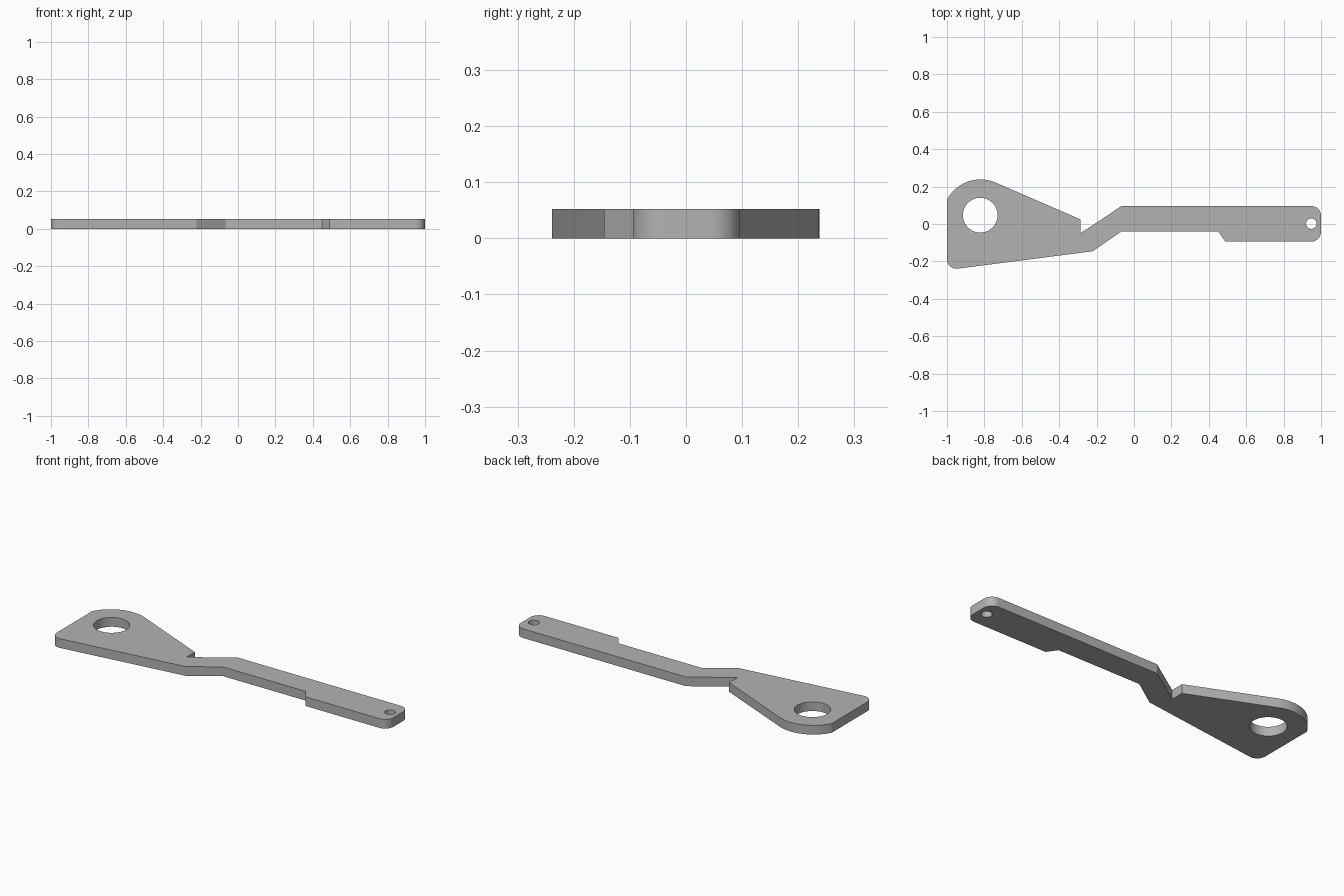
import bpy, bmesh
from math import cos, sin, radians, pi
from mathutils import Vector

cube = bpy.data.objects.get("Cube")
if cube:
    bpy.data.objects.remove(cube, do_unlink=True)

THICKNESS = 0.052


def arc(cx, cy, r, start, end, steps):
    """Points on an arc, angles in degrees."""
    angles = [radians(start + (end - start) * i / steps) for i in range(steps + 1)]
    return [Vector((cx + r * cos(a), cy + r * sin(a), 0)) for a in angles]


def fillet(before, corner, after, r, steps=10):
    """Points of a rounded corner between two straight edges."""
    p = Vector((*corner, 0))
    u = (Vector((*before, 0)) - p).normalized()
    v = (Vector((*after, 0)) - p).normalized()
    half = u.angle(v) / 2
    centre = p + (u + v).normalized() * (r / sin(half))
    reach = r * cos(half) / sin(half)
    a, b = p + u * reach - centre, p + v * reach - centre
    return [centre + a.lerp(b, i / steps).normalized() * r for i in range(steps + 1)]


def straight(*points):
    return [Vector((x, y, 0)) for x, y in points]


# Outline, clockwise from the rounded head
outline = arc(-0.82, 0.034, 0.204, 152, 66.5, 24)
outline += straight((-0.287, 0.025), (-0.287, -0.05), (-0.067, 0.096))
outline += fillet((0, 0.096), (1, 0.096), (1, 0), 0.052)
outline += fillet((1, 0), (1, -0.094), (0.5, -0.094), 0.052)
outline += straight((0.488, -0.094), (0.45, -0.04), (-0.067, -0.04), (-0.222, -0.146))
outline += fillet((-0.222, -0.146), (-1, -0.246), (-1, 0), 0.05)

# Pivot hole and pin hole
pivot_hole = arc(-0.822, 0.047, 0.093, 0, 360, 48)[:-1]
pin_hole = arc(0.948, 0.002, 0.028, 0, 360, 32)[:-1]

# Fill the profile and extrude it into a plate
bm = bmesh.new()
edges = []
for loop in (outline, pivot_hole, pin_hole):
    verts = [bm.verts.new(p) for p in loop]
    edges += [bm.edges.new((verts[i - 1], verts[i])) for i in range(len(verts))]
bmesh.ops.triangle_fill(bm, edges=edges, use_beauty=True, normal=(0, 0, 1))
result = bmesh.ops.extrude_face_region(bm, geom=bm.faces[:], use_keep_orig=True)
top = [g for g in result["geom"] if isinstance(g, bmesh.types.BMVert)]
bmesh.ops.translate(bm, verts=top, vec=(0, 0, THICKNESS))
bmesh.ops.recalc_face_normals(bm, faces=bm.faces[:])

mesh = bpy.data.meshes.new("lever_plate")
bm.to_mesh(mesh)
bm.free()
plate = bpy.data.objects.new("lever_plate", mesh)
bpy.context.collection.objects.link(plate)

# Plain grey metal
grey = bpy.data.materials.new("grey_metal")
grey.use_nodes = True
colour = (0.45, 0.45, 0.45, 1)
grey.diffuse_color = colour
grey.node_tree.nodes["Principled BSDF"].inputs["Base Color"].default_value = colour
mesh.materials.append(grey)

# Smooth round walls, crisp rims
bpy.ops.object.select_all(action="DESELECT")
plate.select_set(True)
bpy.context.view_layer.objects.active = plate
bpy.ops.object.shade_smooth_by_angle(angle=pi / 9)
